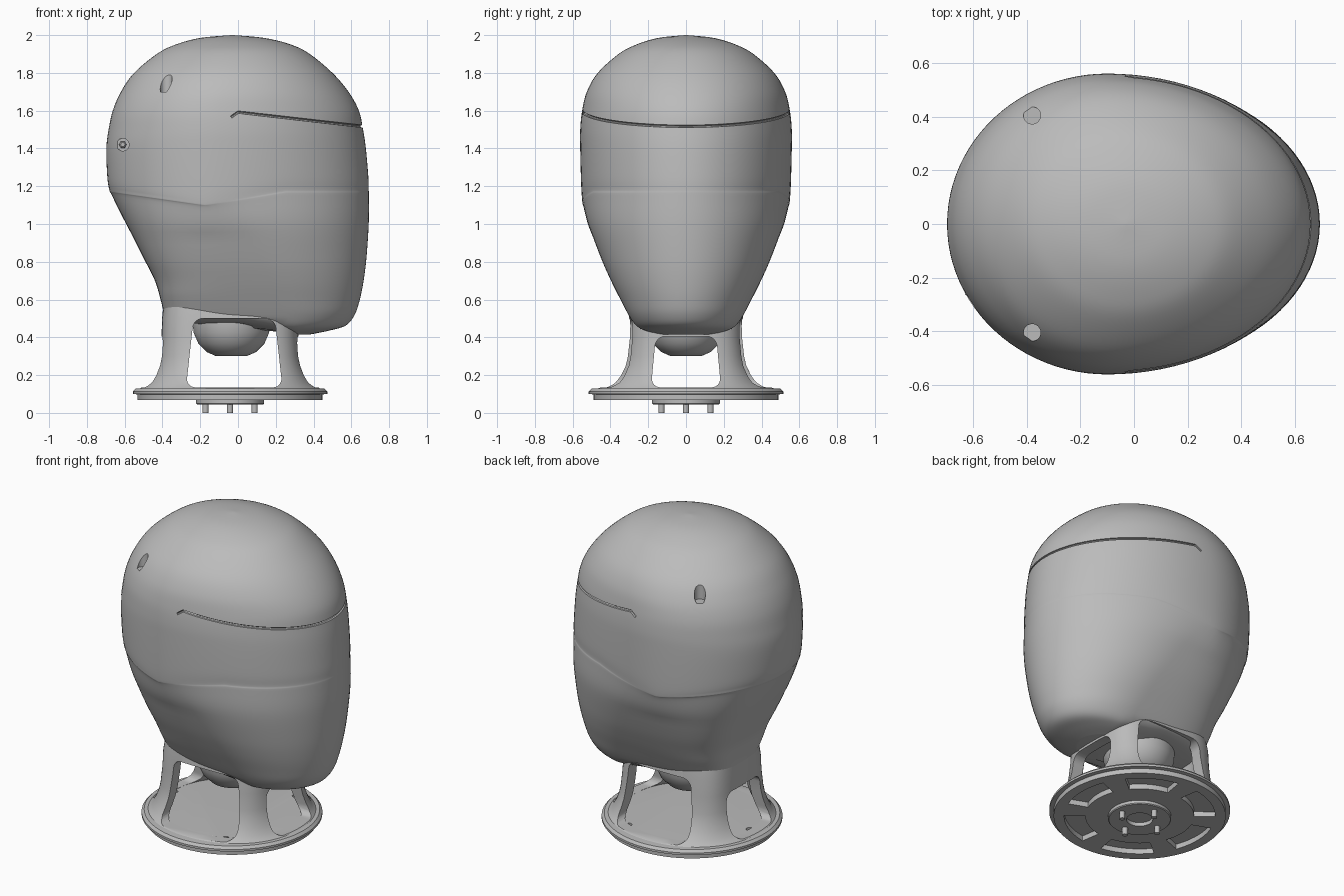
import bpy, bmesh
from math import sin, cos, pi, radians
from mathutils import Vector, Matrix

old = bpy.data.objects.get("Cube")
if old:
    bpy.data.objects.remove(old, do_unlink=True)

grey = bpy.data.materials.new("plain grey")
grey.use_nodes = True
grey.diffuse_color = (0.5, 0.5, 0.5, 1)
grey.node_tree.nodes["Principled BSDF"].inputs["Base Color"].default_value = (0.5, 0.5, 0.5, 1)

CX = -0.042   # centre of the stand
SEG = 96


def finish(name, bm):
    bmesh.ops.recalc_face_normals(bm, faces=bm.faces)
    me = bpy.data.meshes.new(name)
    bm.to_mesh(me)
    bm.free()
    me.materials.append(grey)
    ob = bpy.data.objects.new(name, me)
    bpy.context.collection.objects.link(ob)
    return ob


def activate(ob):
    bpy.ops.object.select_all(action='DESELECT')
    ob.select_set(True)
    bpy.context.view_layer.objects.active = ob


def cut(ob, cutters):
    for c in cutters:
        mod = ob.modifiers.new("cut", 'BOOLEAN')
        mod.operation, mod.solver, mod.object = 'DIFFERENCE', 'EXACT', c
        activate(ob)
        bpy.ops.object.modifier_apply(modifier=mod.name)
        bpy.data.objects.remove(c, do_unlink=True)


def smooth(ob, angle=30):
    activate(ob)
    bpy.ops.object.shade_smooth_by_angle(angle=radians(angle))


def loft(name, rings, closed=False):
    """Skin a list of point rings, capped at the ends or wrapped round."""
    bm = bmesh.new()
    vs = [[bm.verts.new(p) for p in r] for r in rings]
    n = len(vs[0])
    pairs = list(zip(vs, vs[1:])) + ([(vs[-1], vs[0])] if closed else [])
    for a, b in pairs:
        for i in range(n):
            j = (i + 1) % n
            bm.faces.new((a[i], a[j], b[j], b[i]))
    if not closed:
        bm.faces.new(vs[0])
        bm.faces.new(vs[-1])
    return finish(name, bm)


def circle(x, y, z, r, n=SEG):
    return [(x + r * cos(2 * pi * i / n), y + r * sin(2 * pi * i / n), z) for i in range(n)]


def lathe(name, profile, x=CX, y=0, n=SEG):
    return loft(name, [circle(x, y, z, r, n) for r, z in profile])


# Head sections: height, back x, front x, half width, x of widest point
SECTIONS = [
    (0.415, -0.28, 0.38, 0.17, 0.15), (0.435, -0.34, 0.48, 0.23, 0.2),
    (0.462, -0.37, 0.57, 0.268, 0.23), (0.52, -0.39, 0.618, 0.305, 0.24),
    (0.6, -0.41, 0.645, 0.347, 0.21), (0.7, -0.44, 0.665, 0.397, 0.17),
    (0.82, -0.50, 0.68, 0.45, 0.11), (1.0, -0.59, 0.692, 0.515, 0.02),
    (1.15, -0.666, 0.693, 0.544, -0.07), (1.18, -0.681, 0.692, 0.549, -0.1),
    (1.25, -0.692, 0.69, 0.555, -0.1), (1.4, -0.697, 0.677, 0.56, -0.1),
    (1.5, -0.685, 0.662, 0.56, -0.1), (1.6, -0.663, 0.64, 0.55, -0.1),
    (1.7, -0.62, 0.585, 0.525, -0.08), (1.8, -0.55, 0.50, 0.467, -0.06),
    (1.9, -0.43, 0.38, 0.357, -0.04), (1.95, -0.33, 0.28, 0.263, -0.03),
    (1.985, -0.2, 0.14, 0.148, -0.03), (2.0, -0.035, -0.025, 0.004, -0.03)]


def spline(a, b, c, d, t):
    return tuple(0.5 * (2 * q + (r - p) * t + (2 * p - 5 * q + 4 * r - s) * t * t
                        + (3 * q - p - 3 * r + s) * t ** 3) for p, q, r, s in zip(a, b, c, d))


S = [SECTIONS[0]] + SECTIONS + [SECTIONS[-1]]
dense = [spline(*S[k:k + 4], t / 5) for k in range(len(S) - 3) for t in range(5)] + [SECTIONS[-1]]


def skin_point(sec, ang):
    z, back, front, half, mid = sec
    c, s = cos(ang), sin(ang)
    if c > 0:
        x, y = mid + c * (front - mid), half * s
    else:   # the nape grows squarer towards the legs
        power = 2 / (2 + 1.6 * min(1, max(0, (1.18 - z) / 0.55)))
        x = mid - (mid - back) * abs(c) ** power
        y = half * abs(s) ** power * (1 if s > 0 else -1)
    # crease at the nape dips along the side, then fades out at the cheek
    reach = max(0, min(x + 0.68, 0.5, (0.25 - x) * 1.2))
    drop = 0.15 * max(0, 1 - abs(z - 1.18) / 0.25) * reach
    if z < 0.5:   # underside rises from the chin to the neck
        z += (0.5 - z) * 0.7 * min(1, max(0, (0.3 - x) / 0.3))
    return Vector((x, y, z - drop))


def section_at(z):
    for a, b in zip(dense, dense[1:]):
        if a[0] <= z <= b[0]:
            t = (z - a[0]) / (b[0] - a[0])
            return tuple(p + (q - p) * t for p, q in zip(a, b))


head = loft("head", [[skin_point(s, 2 * pi * i / SEG) for i in range(SEG)] for s in dense])

# Brow groove running round the front of the head, hooked down at both ends
path = []
for i in range(61):
    ang = radians(-85 + 170 * i / 60)
    x = skin_point(section_at(1.55), ang).x
    hook = 0.03 if i in (0, 60) else 0
    path.append(skin_point(section_at(1.597 - 0.115 * (x + 0.04) - hook), ang))
groove_rings = []
for i, p in enumerate(path):
    tan = (path[min(i + 1, 60)] - path[max(i - 1, 0)]).normalized()
    side = tan.cross(Vector((0, 0, 1))).normalized()
    up = side.cross(tan)
    groove_rings.append([p + side * 0.012 * cos(a) + up * 0.007 * sin(a)
                         for a in [2 * pi * k / 8 for k in range(8)]])
groove = loft("groove_cutter", groove_rings)

# Drilled holes in the crown and one in the side at the back
holes = [lathe("crown_hole_cutter", [(0.032, 1.7), (0.032, 1.95)], -0.38, y, 24) for y in (0.405, -0.405)]
side_hole = lathe("side_hole_cutter", [(0.033, 0.24), (0.033, 0.6)], 0, 0, 24)
side_hole.data.transform(Matrix.Translation((-0.61, 0, 1.42)) @ Matrix.Rotation(pi / 2, 4, 'X'))
cut(head, [groove, side_hole] + holes)
smooth(head)

# Screw sunk in the side hole
screw = lathe("side_screw", [(0.02, 0.2), (0.02, 0.262), (0.012, 0.268)], 0, 0, 6)
screw.data.transform(Matrix.Translation((-0.61, 0, 1.42)) @ Matrix.Rotation(pi / 2, 4, 'X'))

# Neck shell: height, x radius, y radius, squareness
NECK = [(0.112, 0.505, 0.5, 2), (0.13, 0.475, 0.46, 2.1), (0.16, 0.44, 0.41, 2.4),
        (0.2, 0.41, 0.37, 2.8), (0.25, 0.386, 0.338, 3.2), (0.3, 0.372, 0.322, 3.5),
        (0.4, 0.363, 0.308, 3.6), (0.5, 0.36, 0.303, 3.6), (0.6, 0.35, 0.29, 3.4)]


def neck_ring(z, rx, ry, n, inset):
    ring = []
    for i in range(SEG):
        c, s = cos(2 * pi * i / SEG), sin(2 * pi * i / SEG)
        k = (abs(c) ** n + abs(s) ** n) ** (-1 / n)
        ring.append((CX + (rx - inset) * c * k, (ry - inset) * s * k, z))
    return ring


neck = loft("neck_legs", [neck_ring(*r, 0) for r in NECK] + [neck_ring(*r, 0.065) for r in NECK[::-1]], True)


def window(x, low, high, z0, z1, turn):
    """Rounded tapered cutter running right through the neck."""
    bm = bmesh.new()
    ends = [[bm.verts.new((u, y, z)) for u, z in ((-low, z0), (low, z0), (high, z1), (-high, z1))]
            for y in (-1, 1)]
    bm.faces.new(ends[0])
    bm.faces.new(ends[1][::-1])
    for i in range(4):
        j = (i + 1) % 4
        bm.faces.new((ends[0][i], ends[1][i], ends[1][j], ends[0][j]))
    long_edges = [bm.edges.get((a, b)) for a, b in zip(*ends)]
    bmesh.ops.bevel(bm, geom=long_edges, offset=0.05, segments=6, profile=0.5, affect='EDGES')
    bmesh.ops.transform(bm, matrix=Matrix.Translation((x, 0, 0)) @ Matrix.Rotation(turn, 4, 'Z'), verts=bm.verts)
    return finish("window_cutter", bm)


cut(neck, [window(-0.02, 0.255, 0.215, 0.135, 0.5, 0), window(CX, 0.185, 0.16, 0.135, 0.405, pi / 2)])
smooth(neck, 35)

# Cup hanging under the head
cup = lathe("neck_cup", [(0.08, 0.3), (0.13, 0.322), (0.175, 0.367), (0.2, 0.425), (0.205, 0.48), (0.205, 0.53)], -0.035)
smooth(cup, 40)

# Round base plate with pockets underneath and three fixing holes
base = lathe("base_plate", [(0.49, 0.068), (0.49, 0.098), (0.515, 0.1), (0.515, 0.113), (0.5, 0.128), (0.44, 0.132)])


def sector(mid, spread, r0, r1):
    angs = [radians(mid - spread + 2 * spread * i / 12) for i in range(13)]
    flat = [(r1, a) for a in angs] + [(r0, a) for a in angs[::-1]]
    return loft("pocket_cutter", [[(CX + r * cos(a), r * sin(a), z) for r, a in flat] for z in (0.04, 0.1)])


cutters = [sector(60 * k, 21, 0.31, 0.43) for k in range(6)]
cutters += [lathe("fixing_hole_cutter", [(0.02, 0.11), (0.02, 0.2)],
                  CX + 0.4 * cos(a), 0.4 * sin(a), 20) for a in (pi / 3, pi, -pi / 3)]
cut(base, cutters)
smooth(base)

# Mounting boss with a centre bore and four bolts
boss = lathe("mounting_boss", [(0.175, 0.045), (0.18, 0.05), (0.18, 0.075)])
cut(boss, [lathe("bore_cutter", [(0.075, 0.03), (0.075, 0.07)])])
smooth(boss)
for k in range(4):
    a = k * pi / 2
    bolt = lathe("bolt_%d" % (k + 1), [(0.016, 0), (0.016, 0.06)], CX + 0.13 * cos(a), 0.13 * sin(a), 16)
    smooth(bolt)
